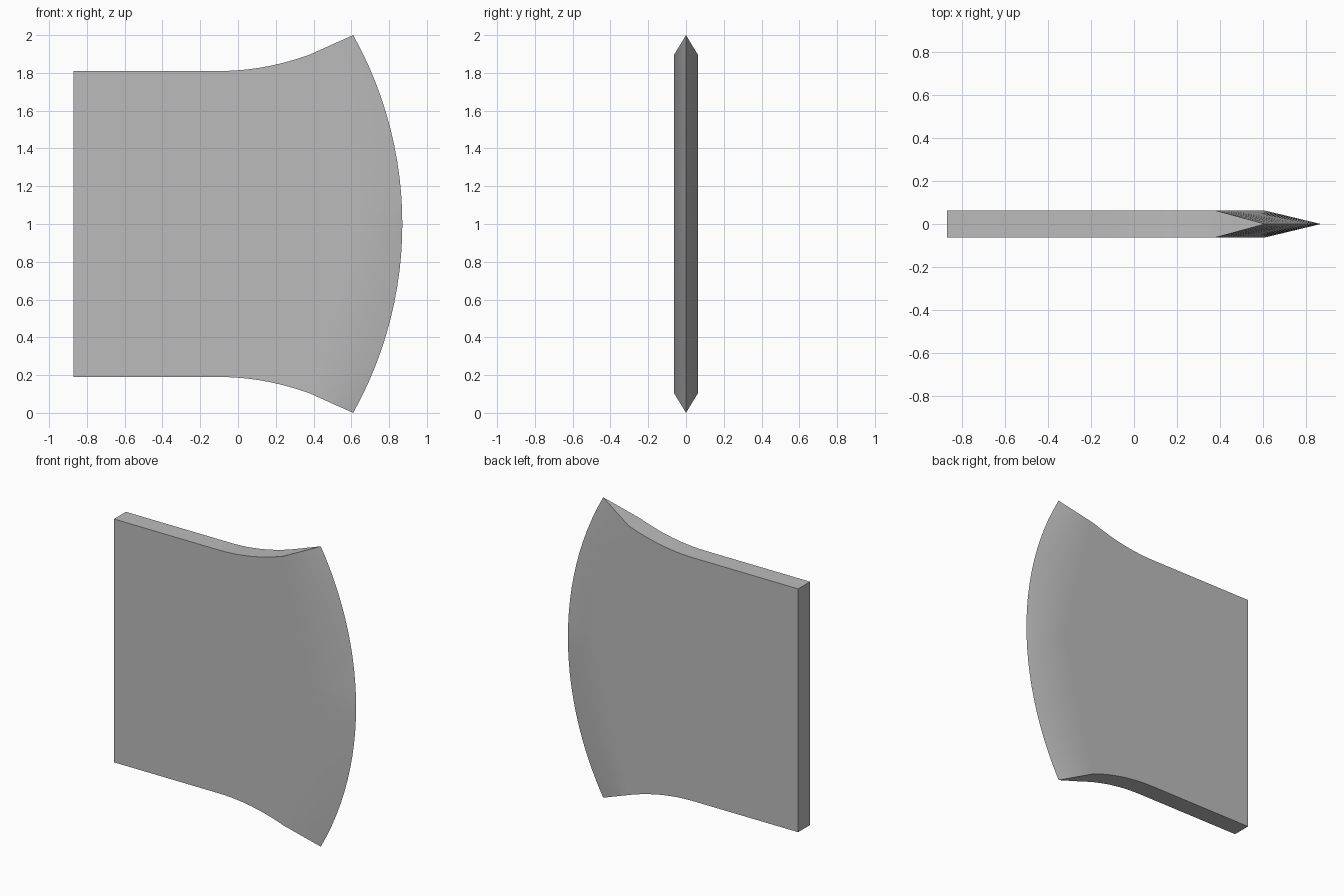
import bpy
import bmesh

cube = bpy.data.objects.get("Cube")
if cube:
    bpy.data.objects.remove(cube, do_unlink=True)

HALF = 0.0625                 # half thickness of the plate
BACK, BEND = -0.87, -0.1      # back edge, start of the flare
BEVEL_X, TIP_X = 0.38, 0.61   # bevel corner and blade tip
EDGE_X = 0.87                 # foremost point of the cutting edge
STEPS = 24


def flare(x):
    """Height above the middle of the upper border at x."""
    t = max(0.0, (x - BEND) / (TIP_X - BEND))
    return 0.81 + 0.19 * t * t


# Arc of the cutting edge through the tip and the foremost point
sagitta = EDGE_X - TIP_X
radius = (1 + sagitta ** 2) / (2 * sagitta)


def edge_x(h):
    return EDGE_X - radius + (radius ** 2 - h ** 2) ** 0.5


bm = bmesh.new()

# Upper border in x and height, from the back to the bevel corner
border = [(BACK, flare(BACK))]
border += [(BEND + (BEVEL_X - BEND) * i / 12, 0) for i in range(13)]
border = [(x, flare(x)) for x, _ in border]
corner_h = border[-1][1]

# Levels from the top (1) to the bottom (-1)
levels = [1 - 2 * i / STEPS for i in range(STEPS + 1)]
cutting = [bm.verts.new((edge_x(t), 0, 1 + t)) for t in levels]

sides = []
for s in (-1, 1):
    y = s * HALF
    top = [bm.verts.new((x, y, 1 + h)) for x, h in border]
    bottom = [bm.verts.new((x, y, 1 - h)) for x, h in border]
    # Crease where the bevel begins, pointed at mid height
    crease = [top[-1]]
    for t in levels[1:-1]:
        x = TIP_X + (BEVEL_X - TIP_X) * abs(t)
        crease.append(bm.verts.new((x, y, 1 + t * corner_h)))
    crease.append(bottom[-1])
    # Flat cheek
    bm.faces.new(top + crease[1:-1] + bottom[::-1])
    # Ground bevel
    for i in range(STEPS):
        bm.faces.new((crease[i], cutting[i], cutting[i + 1], crease[i + 1]))
    sides.append((top, bottom))

# Upper and lower borders, each closing in a point at the tip
for k, tip in ((0, cutting[0]), (1, cutting[-1])):
    a, b = sides[0][k], sides[1][k]
    for i in range(len(a) - 1):
        bm.faces.new((a[i], a[i + 1], b[i + 1], b[i]))
    bm.faces.new((a[-1], tip, b[-1]))

# Back end
bm.faces.new((sides[0][0][0], sides[1][0][0], sides[1][1][0], sides[0][1][0]))
bmesh.ops.recalc_face_normals(bm, faces=bm.faces[:])

mesh = bpy.data.meshes.new("axe_blade")
bm.to_mesh(mesh)
bm.free()
blade = bpy.data.objects.new("axe_blade", mesh)
bpy.context.collection.objects.link(blade)

# Grey steel
steel = bpy.data.materials.new("grey_steel")
steel.use_nodes = True
colour = (0.5, 0.5, 0.5, 1)
steel.diffuse_color = colour
for node in steel.node_tree.nodes:
    if node.type == 'BSDF_PRINCIPLED':
        node.inputs["Base Color"].default_value = colour
mesh.materials.append(steel)

# Soft crease at the bevel, sharp everywhere else
bpy.ops.object.select_all(action='DESELECT')
blade.select_set(True)
bpy.context.view_layer.objects.active = blade
bpy.ops.object.shade_smooth_by_angle(angle=0.36)
weighted = blade.modifiers.new("flat_cheeks", 'WEIGHTED_NORMAL')
weighted.keep_sharp = True
